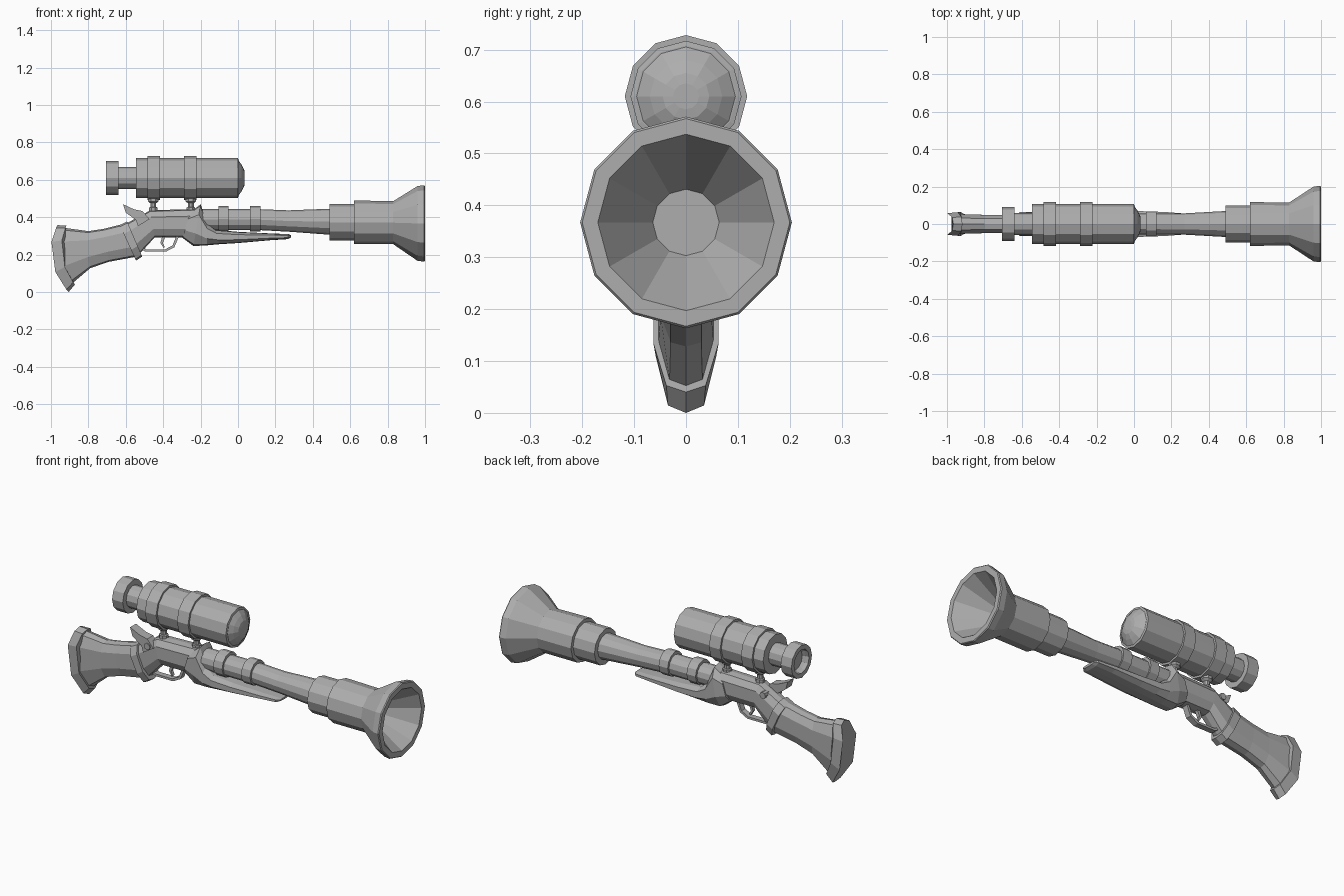
import bpy, bmesh, math

grey = bpy.data.materials.new("plain_grey")
grey.diffuse_color = (0.42, 0.42, 0.42, 1)


def rings_to_object(name, rings):
    """Skin a list of equal-length vertex rings and cap both ends."""
    bm = bmesh.new()
    loops = [[bm.verts.new(p) for p in ring] for ring in rings]
    n = len(loops[0])
    for a, b in zip(loops, loops[1:]):
        for i in range(n):
            j = (i + 1) % n
            bm.faces.new((a[i], a[j], b[j], b[i]))
    bm.faces.new(loops[0])
    bm.faces.new(loops[-1])
    bmesh.ops.recalc_face_normals(bm, faces=bm.faces)
    mesh = bpy.data.meshes.new(name)
    bm.to_mesh(mesh)
    bm.free()
    mesh.materials.append(grey)
    obj = bpy.data.objects.new(name, mesh)
    bpy.context.collection.objects.link(obj)
    return obj


def tube(name, profile, sides=12):
    """Lathe along x; profile entries are (x, radius, axis height)."""
    def ring(x, r, zc):
        angles = [2 * math.pi * i / sides for i in range(sides)]
        return [(x, r * math.sin(a), zc + r * math.cos(a)) for a in angles]
    return rings_to_object(name, [ring(*p) for p in profile])


def loft(name, sections):
    """Wooden body; sections are (top xz, bottom xz, half width, rearward bulge)."""
    side = [(0, 0), (0.04, 0.6), (0.25, 1), (0.7, 1), (0.96, 0.6), (1, 0)]
    shape = side + [(t, -w) for t, w in side[-2:0:-1]]

    def ring(top, bot, half, bulge=0):
        return [(top[0] + (bot[0] - top[0]) * t - bulge * 4 * t * (1 - t),
                 half * w, top[1] + (bot[1] - top[1]) * t) for t, w in shape]
    return rings_to_object(name, [ring(*s) for s in sections])


def plate(name, outline, y0, y1):
    """Side profile in xz, extruded across y."""
    return rings_to_object(name, [[(x, y, z) for x, z in outline] for y in (y0, y1)])


def post(name, x, profile, sides=8):
    """Upright lathe; profile entries are (z, radius)."""
    angles = [2 * math.pi * (i + 0.5) / sides for i in range(sides)]
    rings_to_object(name, [[(x + r * math.cos(a), r * math.sin(a), z) for a in angles]
                           for z, r in profile])


# Barrel, sleeves and hollow flared muzzle
tube("barrel", [(-0.22, 0.056, 0.387), (0.12, 0.056, 0.387), (0.27, 0.057, 0.38),
                (0.50, 0.07, 0.376)])
tube("barrel_sleeve", [(0.49, 0.098, 0.373), (0.63, 0.098, 0.373)])
tube("muzzle", [(0.62, 0.117, 0.373), (0.83, 0.115, 0.371), (0.96, 0.2, 0.367),
                (0.995, 0.204, 0.367), (1.0, 0.2, 0.367), (1.0, 0.17, 0.367),
                (0.84, 0.064, 0.367)])
for i, x in enumerate((-0.105, 0.065)):
    tube(f"barrel_ring_{i + 1}", [(x, 0.067, 0.392), (x + 0.055, 0.067, 0.392)])

# Scope with recessed eyepiece, bands and domed lens
Z = 0.61
tube("scope_eyepiece", [(x, r, Z) for x, r in (
    (-0.67, 0.055), (-0.685, 0.065), (-0.705, 0.065), (-0.705, 0.09), (-0.64, 0.09),
    (-0.64, 0.06), (-0.545, 0.06))])
tube("scope_body", [(-0.545, 0.107, Z), (0.0, 0.107, Z), (0.002, 0.098, Z)])
tube("scope_lens", [(0.0, 0.098, Z), (0.02, 0.07, Z), (0.033, 0.045, Z), (0.036, 0.025, Z)])
for i, x in enumerate((-0.485, -0.29)):
    tube(f"scope_band_{i + 1}", [(x, 0.118, Z), (x + 0.068, 0.118, Z)])
for i, x in enumerate((-0.453, -0.252)):
    post(f"scope_mount_{i + 1}", x, [(0.42, 0.024), (0.452, 0.024), (0.455, 0.017),
                                     (0.475, 0.017), (0.485, 0.03), (0.515, 0.03)])

# Receiver and grip band
loft("receiver", [((-0.60, 0.365), (-0.525, 0.205), 0.05),
                  ((-0.47, 0.437), (-0.445, 0.293), 0.054),
                  ((-0.20, 0.445), (-0.20, 0.293), 0.056)])
loft("grip_band", [((-0.633, 0.358), (-0.545, 0.168), 0.064),
                   ((-0.593, 0.378), (-0.512, 0.19), 0.064)])

# Forestock tapering forward under the barrel
loft("forestock", [((-0.256, 0.425), (-0.297, 0.29), 0.062),
                   ((-0.20, 0.47), (-0.238, 0.246), 0.07),
                   ((-0.165, 0.37), (-0.165, 0.25), 0.072),
                   ((-0.12, 0.333), (-0.10, 0.256), 0.072),
                   ((0.0, 0.322), (0.0, 0.262), 0.07),
                   ((0.168, 0.314), (0.17, 0.277), 0.064),
                   ((0.27, 0.31), (0.265, 0.283), 0.056),
                   ((0.285, 0.303), (0.283, 0.291), 0.04)])

# Shoulder stock and curved butt plate
loft("shoulder_stock", [((-0.925, 0.343), (-0.882, 0.05), 0.053, 0.045),
                        ((-0.80, 0.326), (-0.79, 0.128), 0.049, 0.01),
                        ((-0.72, 0.338), (-0.69, 0.162), 0.049),
                        ((-0.615, 0.364), (-0.55, 0.188), 0.052)])
loft("butt_plate", [((-0.965, 0.358), (-0.906, 0.0), 0.058, 0.063),
                    ((-0.917, 0.355), (-0.872, 0.04), 0.063, 0.048)])

# Hammer with its pivot
plate("hammer", [(-0.615, 0.47), (-0.555, 0.442), (-0.51, 0.433), (-0.473, 0.39),
                 (-0.535, 0.352), (-0.545, 0.385), (-0.60, 0.425)], -0.062, -0.01)
plate("hammer_pivot", [(-0.508 + 0.018 * math.cos(k * math.pi / 4),
                        0.393 + 0.018 * math.sin(k * math.pi / 4)) for k in range(8)],
      -0.068, 0.06)

# Trigger and guard
plate("trigger", [(-0.405, 0.30), (-0.415, 0.262), (-0.398, 0.236), (-0.392, 0.24),
                  (-0.402, 0.264), (-0.385, 0.30)], -0.009, 0.009)
plate("trigger_guard", [(-0.525, 0.235), (-0.495, 0.216), (-0.385, 0.216), (-0.34, 0.24),
                        (-0.315, 0.30), (-0.33, 0.30), (-0.35, 0.25), (-0.39, 0.228),
                        (-0.49, 0.228), (-0.515, 0.245)], -0.016, 0.016)
